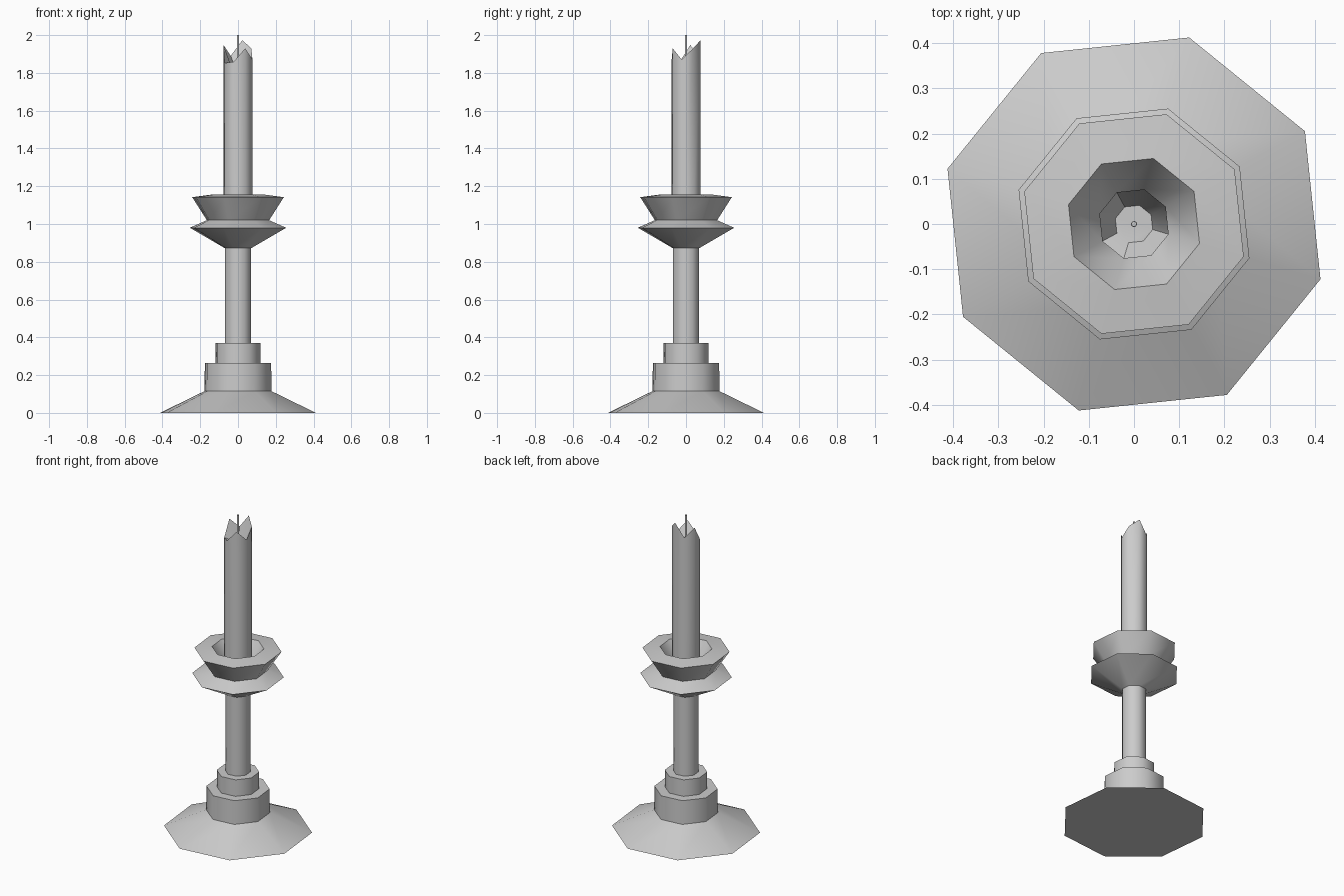
import bpy, bmesh
from math import cos, sin, radians

if "Cube" in bpy.data.objects:
    bpy.data.objects.remove(bpy.data.objects["Cube"])

SIDES = 8
TURN = radians(28.5)


def lathe(name, profile, top_heights=None, jag_ring=None):
    """Closed eight-sided turning from (radius, z) points, bottom to top."""
    bm = bmesh.new()
    rings = []
    for j, (r, z) in enumerate(profile):
        ring = []
        for k in range(SIDES):
            a = TURN + radians(45 * k)
            h = top_heights[k] if j == jag_ring else z
            ring.append(bm.verts.new((r * cos(a), r * sin(a), h)))
        rings.append(ring)
    for lo, hi in zip(rings, rings[1:]):
        for k in range(SIDES):
            n = (k + 1) % SIDES
            bm.faces.new((lo[k], lo[n], hi[n], hi[k]))
    bm.faces.new(rings[0][::-1])
    bm.faces.new(rings[-1])
    bmesh.ops.recalc_face_normals(bm, faces=bm.faces)
    mesh = bpy.data.meshes.new(name)
    bm.to_mesh(mesh)
    bm.free()
    ob = bpy.data.objects.new(name, mesh)
    bpy.context.collection.objects.link(ob)
    bpy.ops.object.select_all(action='DESELECT')
    ob.select_set(True)
    bpy.context.view_layer.objects.active = ob
    bpy.ops.object.shade_smooth_by_angle(angle=radians(46))
    return ob


# Stand: flared foot, two stepped collars, stem, drip flange, cup with a bowl
lathe("stand", [
    (0.43, 0.0), (0.185, 0.115),
    (0.183, 0.265), (0.123, 0.265),
    (0.123, 0.37), (0.073, 0.37),
    (0.073, 0.872), (0.266, 0.98),
    (0.172, 1.02), (0.253, 1.142),
    (0.151, 1.155), (0.08, 1.04),
])

# Candle: jagged melted rim around a sunken floor
lathe("candle", [(0.08, 1.035), (0.08, 1.9), (0.043, 1.84)],
      top_heights=[1.93, 1.973, 1.89, 1.947, 1.852, 1.859, 1.93, 1.87],
      jag_ring=1)

# Wick
lathe("wick", [(0.007, 1.835), (0.006, 2.0)])
